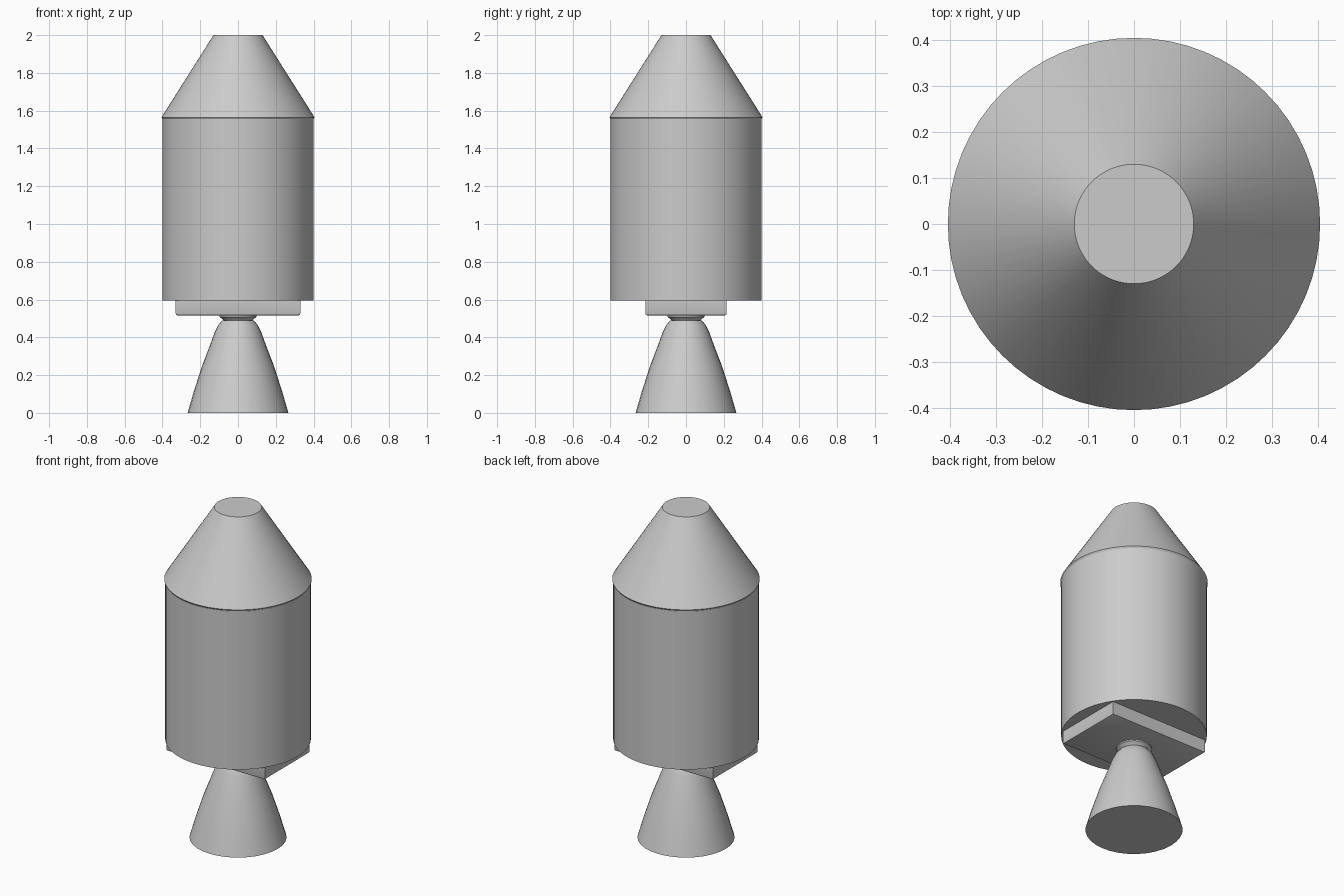
import bpy, bmesh, math

if "Cube" in bpy.data.objects:
    bpy.data.objects.remove(bpy.data.objects["Cube"], do_unlink=True)

GREY = (0.6, 0.6, 0.6, 1)
grey = bpy.data.materials.new("plain grey")
grey.use_nodes = True
grey.diffuse_color = GREY
grey.node_tree.nodes["Principled BSDF"].inputs["Base Color"].default_value = GREY


def finish(name, bm, angle):
    bmesh.ops.recalc_face_normals(bm, faces=bm.faces)
    mesh = bpy.data.meshes.new(name)
    bm.to_mesh(mesh)
    bm.free()
    mesh.materials.append(grey)
    ob = bpy.data.objects.new(name, mesh)
    bpy.context.collection.objects.link(ob)
    bpy.ops.object.select_all(action="DESELECT")
    ob.select_set(True)
    bpy.context.view_layer.objects.active = ob
    bpy.ops.object.shade_smooth_by_angle(angle=math.radians(angle))
    return ob


def lathe(name, profile, sides, angle=30):
    """Closed solid turned around z from (radius, height) points."""
    bm = bmesh.new()
    rings = [[bm.verts.new((r * math.cos(math.tau * i / sides),
                            r * math.sin(math.tau * i / sides), z))
              for i in range(sides)] for r, z in profile]
    for low, high in zip(rings, rings[1:]):
        for i in range(sides):
            j = (i + 1) % sides
            bm.faces.new((low[i], low[j], high[j], high[i]))
    bm.faces.new(rings[0][::-1])
    bm.faces.new(rings[-1])
    return finish(name, bm, angle)


# Crew capsule with a small lip, and the service body below it
lathe("capsule", [(0.395, 1.55), (0.405, 1.565), (0.13, 2.0)], 64)
lathe("service_body", [(0.4, 0.595), (0.4, 1.555)], 64)

# Rectangular engine mount with softened lower edges
bm = bmesh.new()
bmesh.ops.create_cube(bm, size=1)
for v in bm.verts:
    v.co = (v.co.x * 0.66, v.co.y * 0.43, 0.558 + v.co.z * 0.084)
lower = [e for e in bm.edges if all(v.co.z < 0.55 for v in e.verts)]
bmesh.ops.bevel(bm, geom=lower, offset=0.01, segments=2, profile=0.5, affect="EDGES")
finish("engine_mount", bm, 35)

# Engine neck and bell
lathe("engine_neck", [(0.07, 0.48), (0.08, 0.495), (0.098, 0.508), (0.098, 0.52)], 32)
lathe("engine_bell", [(0.267, 0), (0.232, 0.12), (0.19, 0.25), (0.155, 0.34),
                      (0.122, 0.43), (0.105, 0.465), (0.085, 0.488), (0.065, 0.492)], 32)
